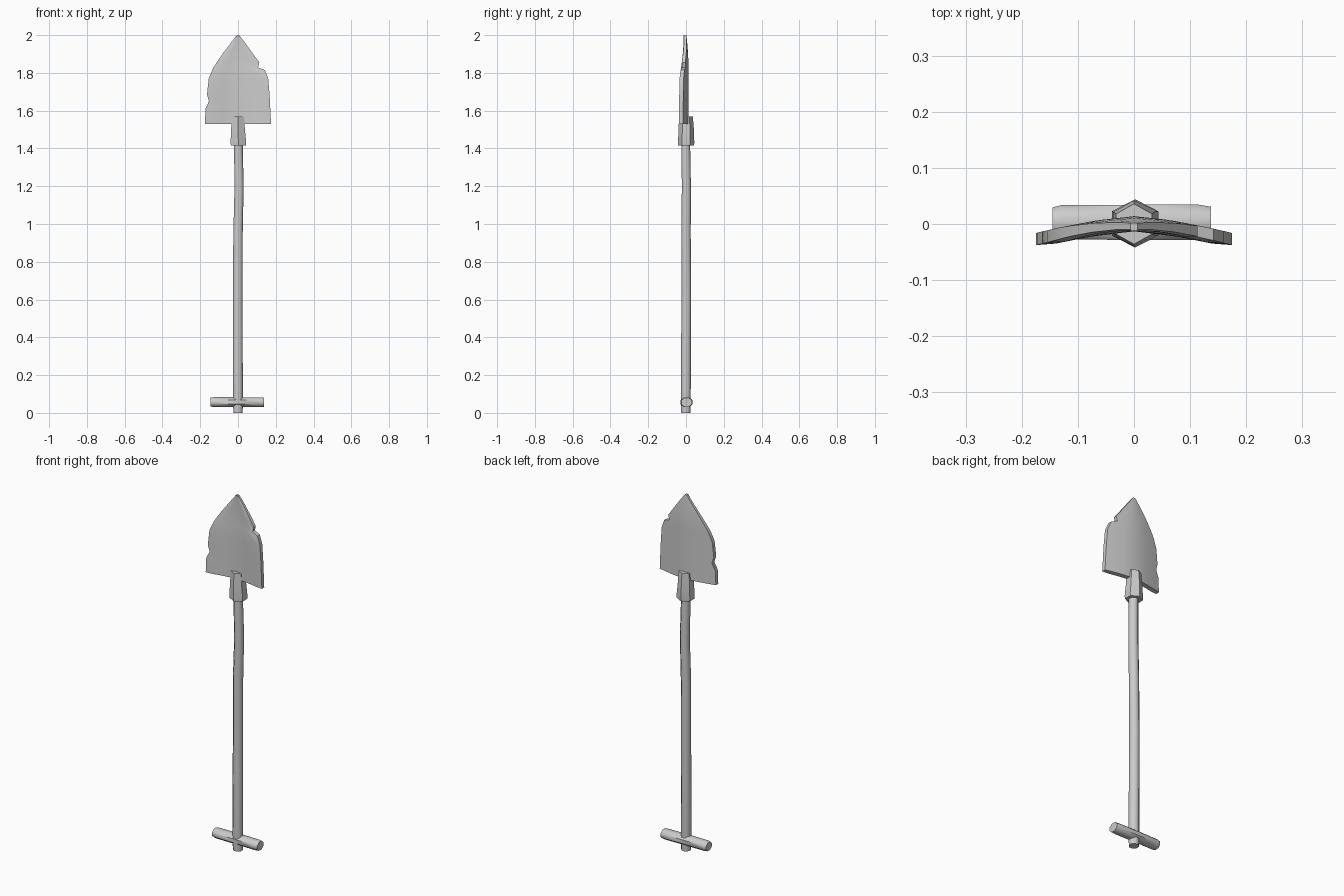
import bpy, bmesh, math

if "Cube" in bpy.data.objects:
    bpy.data.objects.remove(bpy.data.objects["Cube"])


def finish(bm, name, angle=40):
    bmesh.ops.recalc_face_normals(bm, faces=bm.faces)
    mesh = bpy.data.meshes.new(name)
    bm.to_mesh(mesh)
    bm.free()
    ob = bpy.data.objects.new(name, mesh)
    bpy.context.collection.objects.link(ob)
    bpy.ops.object.select_all(action='DESELECT')
    ob.select_set(True)
    bpy.context.view_layer.objects.active = ob
    bpy.ops.object.shade_smooth_by_angle(angle=math.radians(angle))
    return ob


def bridge(bm, rings):
    for a, b in zip(rings, rings[1:]):
        n = len(a)
        for i in range(n):
            bm.faces.new((a[i], a[(i + 1) % n], b[(i + 1) % n], b[i]))
    bm.faces.new(rings[0])
    bm.faces.new(rings[-1])


def rod(name, sections, sides, phase, along_x=False, angle=50):
    """Loft of rings: (position along axis, centre u, centre v, radius u, radius v)."""
    bm = bmesh.new()
    rings = []
    for p, cu, cv, ru, rv in sections:
        ring = []
        for i in range(sides):
            a = phase + math.tau * i / sides
            u, v = cu + ru * math.cos(a), cv + rv * math.sin(a)
            ring.append(bm.verts.new((p, u, v) if along_x else (u, v, p)))
        rings.append(ring)
    bridge(bm, rings)
    return finish(bm, name, angle)


# Slightly crooked wooden shaft
rod("shaft", [
    (0.00, 0.000, -0.001, 0.026, 0.026),
    (0.04, 0.000, -0.001, 0.028, 0.028),
    (0.35, -0.001, 0.000, 0.028, 0.028),
    (0.65, -0.001, 0.002, 0.027, 0.027),
    (0.95, 0.000, 0.000, 0.027, 0.027),
    (1.20, 0.006, 0.002, 0.026, 0.026),
    (1.46, 0.001, -0.002, 0.025, 0.025),
], 8, math.pi / 8)

# Cross grip
rod("cross_grip", [
    (-0.145, 0.003, 0.057, 0.029, 0.025),
    (-0.130, 0.003, 0.057, 0.033, 0.028),
    (0.000, 0.003, 0.057, 0.034, 0.028),
    (0.115, 0.003, 0.056, 0.034, 0.028),
    (0.137, 0.003, 0.056, 0.030, 0.026),
], 8, math.pi / 8, along_x=True)

# Six-sided metal socket
rod("socket", [
    (1.415, 0.002, 0.001, 0.046, 0.042),
    (1.430, 0.002, 0.001, 0.048, 0.043),
    (1.500, 0.000, 0.001, 0.042, 0.041),
    (1.570, 0.000, 0.000, 0.037, 0.036),
], 6, math.pi / 6)

# Curved blade with chipped edges: (height, left edge, right edge)
rows = [
    (1.53, -0.175, 0.175), (1.61, -0.172, 0.171), (1.65, -0.154, 0.169),
    (1.685, -0.164, 0.167), (1.77, -0.155, 0.160), (1.815, -0.136, 0.142),
    (1.829, -0.129, 0.106), (1.855, -0.113, 0.113), (1.91, -0.075, 0.073),
    (1.965, -0.033, 0.033), (2.00, -0.006, 0.006),
]
steps = [-1, -0.8, -0.45, 0, 0.45, 0.8, 1]
bm = bmesh.new()
rings = []
for z, left, right in rows:
    tip = max(0, (z - 1.8) / 0.2)
    thick = 0.027 - 0.013 * tip
    back, front = [], []
    for t in steps:
        x = t * right if t > 0 else -t * left
        y = 0.014 - 0.012 * tip ** 2 - 0.030 * (abs(x) / 0.175) ** 1.4
        edge = 0.8 if abs(t) == 1 else 1
        back.append(bm.verts.new((x, y, z)))
        front.append(bm.verts.new((x, y - thick * edge, z)))
    rings.append(back + front[::-1])
bridge(bm, rings)
finish(bm, "blade", 45)
